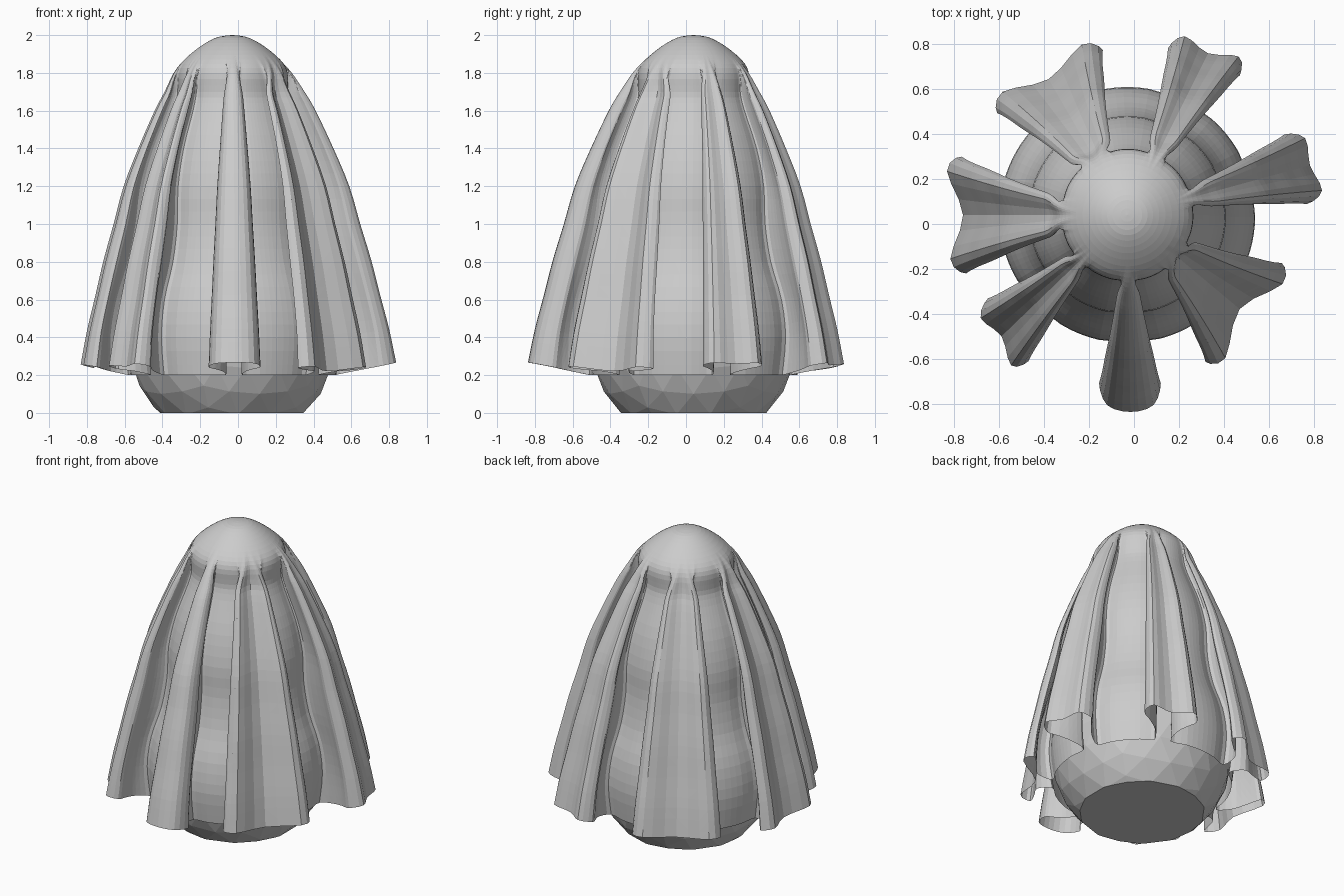
import bpy, bmesh, math
from mathutils import Vector, Matrix

if "Cube" in bpy.data.objects:
    bpy.data.objects.remove(bpy.data.objects["Cube"])

C = Vector((-0.03, 0.04))

# Hem folds, counter-clockwise: two outer corners and how far the middle bulges
FOLDS = [
    ((0.81, 0.10), (0.71, 0.41), 1.03),
    ((0.49, 0.70), (0.17, 0.82), 1.00),
    ((-0.16, 0.81), (-0.63, 0.53), 0.96),
    ((-0.81, 0.30), (-0.79, -0.22), 0.95),
    ((-0.68, -0.36), (-0.50, -0.64), 1.00),
    ((-0.155, -0.75), (0.12, -0.75), 1.11),
    ((0.35, -0.64), (0.69, -0.20), 0.91),
]

# Height, valley radius, ridge radius
PROFILE = [
    (1.998, .03, .03), (1.985, .09, .09), (1.94, .17, .17), (1.87, .235, .255),
    (1.8, .26, .315), (1.7, .285, .37), (1.6, .315, .425), (1.4, .39, .515),
    (1.2, .435, .595), (1.0, .445, .65), (.8, .48, .705), (.6, .545, .75),
    (.4, .57, .795), (.2, .55, .83),
]


def catmull(p0, p1, p2, p3, t):
    return 0.5 * (2 * p1 + (p2 - p0) * t + (2 * p0 - 5 * p1 + 4 * p2 - p3) * t * t
                  + (3 * p1 - p0 - 3 * p2 + p3) * t ** 3)


def spline(points, steps, closed):
    n = len(points)
    get = (lambda i: points[i % n]) if closed else (lambda i: points[max(0, min(n - 1, i))])
    out = [catmull(get(i - 1), get(i), get(i + 1), get(i + 2), k / steps)
           for i in range(n if closed else n - 1) for k in range(steps)]
    return out if closed else out + [points[-1]]


def polar(r, a):
    return C + Vector((math.cos(a), math.sin(a))) * r


def section(z, rv, ro):
    """Closed outline of the cloth at one height: pinched folds around a round core."""
    s = ro / 0.83
    narrow = min(1.0, 0.78 + 0.22 * max(0.0, (s - 0.4) / 0.6))
    b = max(0.0, min(1.0, (1.91 - z) / 0.25))
    b = b * b * (3 - 2 * b)
    depth = ro - rv
    folds = []
    for A, B, bulge in FOLDS:
        a, e = Vector(A) - C, Vector(B) - C
        mid = (a + e) / 2
        d = mid.normalized()
        side = Vector((-d.y, d.x))
        neck_w = min(0.05, 0.16 * (e - a).length * s)
        half = []
        for corner, sign in ((a, -1), (e, 1)):
            off = corner.dot(side) * s * narrow
            out = d * corner.dot(d) * s + side * off
            w = abs(off)
            width = lambda f: side * sign * (neck_w + (w - neck_w) * f)
            neck = d * rv + width(0)
            waist = d * (rv + depth * 0.33) + width(0.18)
            flare = d * (rv + (out.dot(d) - rv) * 0.62) + width(0.6)
            flank = out - d * min(0.05, depth * 0.15)
            tip = out.lerp(mid * s * bulge, 0.25) + d * 0.035 * s
            half.append([neck, waist, flare, flank, tip])
        pts = half[0] + [mid * bulge * s] + half[1][::-1]
        ang = math.atan2(d.y, d.x)
        hw = a.angle(e) / 2
        rounded = [polar(ro, ang + hw * (k / 5 - 1)) for k in range(11)]
        first = ang - neck_w / rv, ang - hw
        last = ang + neck_w / rv, ang + hw
        folds.append(([r.lerp(C + p, b) for r, p in zip(rounded, pts)], first, last))
    ring = []
    for i, (pts, first, last) in enumerate(folds):
        ring += pts
        nxt = folds[(i + 1) % len(folds)][1]
        gap = [(nxt[j] - last[j]) % (2 * math.pi) for j in (0, 1)]
        for k in (1, 2, 3):
            fold_pt = polar(rv, last[0] + gap[0] * k / 4)
            round_pt = polar(ro, last[1] + gap[1] * k / 4)
            ring.append(round_pt.lerp(fold_pt, b))
    return spline(ring, 3, True)


def finish(name, bm):
    bmesh.ops.recalc_face_normals(bm, faces=bm.faces)
    mesh = bpy.data.meshes.new(name)
    bm.to_mesh(mesh)
    bm.free()
    obj = bpy.data.objects.new(name, mesh)
    bpy.context.collection.objects.link(obj)
    return obj


# Draped cloth, open at the hem, which lifts slightly on the outer folds
bm = bmesh.new()
rings = []
for z, rv, ro in spline([Vector(p) for p in PROFILE], 3, False):
    fade = max(0.0, 1 - (z - 0.2) / 0.8)
    ring = []
    for p in section(z, rv, ro):
        lift = 0.055 * fade * max(0.0, ((p - C).length - 0.55) / 0.27)
        ring.append(bm.verts.new((p.x, p.y, z + lift)))
    rings.append(ring)
top = bm.verts.new((C.x, C.y, 2.0))
n = len(rings[0])
for i in range(n):
    j = (i + 1) % n
    bm.faces.new((top, rings[0][i], rings[0][j]))
    for u, l in zip(rings, rings[1:]):
        bm.faces.new((u[i], l[i], l[j], u[j]))
bmesh.ops.triangulate(bm, faces=bm.faces[:])
finish("draped_cloth", bm)

# Stacked faceted balls under the cloth, the lowest cut flat at the floor
for name, z, r in (("lower_ball", 0.39, 0.55), ("middle_ball", 1.1, 0.42), ("upper_ball", 1.63, 0.27)):
    bm = bmesh.new()
    bmesh.ops.create_icosphere(bm, subdivisions=3, radius=r,
                               matrix=Matrix.Translation((C.x, C.y, z)))
    cut = bmesh.ops.bisect_plane(bm, geom=bm.verts[:] + bm.edges[:] + bm.faces[:],
                                 plane_co=(0, 0, 0), plane_no=(0, 0, -1), clear_outer=True)
    rim = [e for e in cut["geom_cut"] if isinstance(e, bmesh.types.BMEdge)]
    if rim:
        bmesh.ops.contextual_create(bm, geom=rim)
    finish(name, bm)
